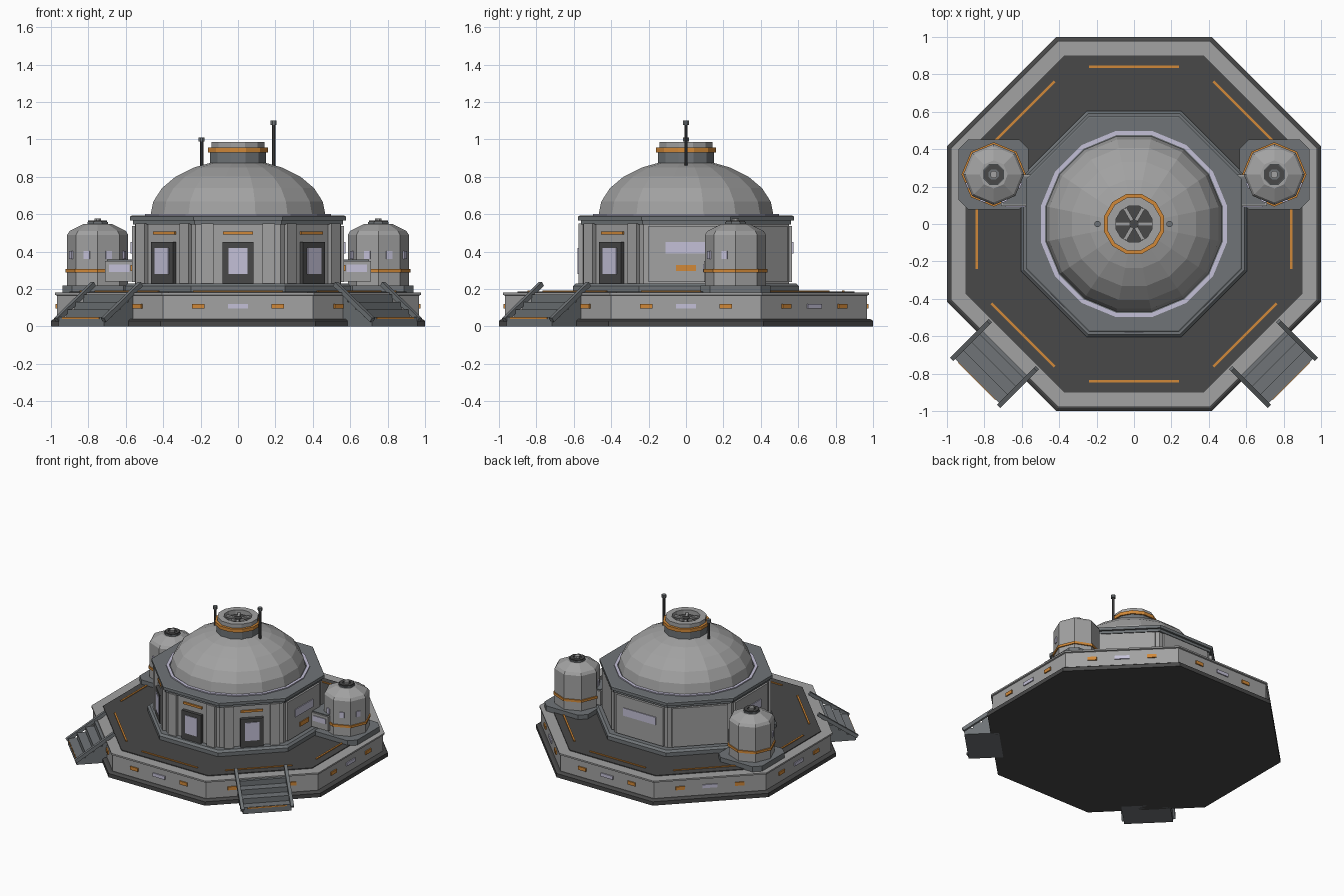
import bpy, math
from mathutils import Matrix, Vector

if "Cube" in bpy.data.objects:
    bpy.data.objects.remove(bpy.data.objects["Cube"])


def material(name, r, g, b):
    m = bpy.data.materials.new(name)
    m.diffuse_color = (r, g, b, 1)
    m.use_nodes = True
    m.node_tree.nodes["Principled BSDF"].inputs["Base Color"].default_value = m.diffuse_color
    return m


LIGHT = material("light grey", .36, .36, .36)
SLATE = material("slate grey", .16, .175, .185)
DARK = material("dark grey", .065, .065, .065)
ORANGE = material("orange", .64, .25, .04)
GLASS = material("pale lavender", .55, .53, .68)


def make(name, verts, faces, mat):
    me = bpy.data.meshes.new(name)
    me.from_pydata([tuple(v) for v in verts], [], faces)
    me.materials.append(mat)
    ob = bpy.data.objects.new(name, me)
    bpy.context.collection.objects.link(ob)
    return ob


def lathe(name, profile, n, mat, at=(0, 0), turn=.5, closed=False):
    """Spin (radius, z) points; radii are to the corners. turn=.5 puts a flat side forward."""
    verts, faces = [], []
    for r, z in profile:
        for i in range(n):
            a = -math.pi / 2 + 2 * math.pi * (i + turn) / n
            verts.append((at[0] + r * math.cos(a), at[1] + r * math.sin(a), z))
    k = len(profile)
    for j in range(k if closed else k - 1):
        p, q = j * n, ((j + 1) % k) * n
        for i in range(n):
            i2 = (i + 1) % n
            faces.append((p + i, p + i2, q + i2, q + i))
    if not closed:
        faces.append(tuple(reversed(range(n))))
        faces.append(tuple(range((k - 1) * n, k * n)))
    return make(name, verts, faces, mat)


def octagon(name, apothems, mat):
    c = math.cos(math.pi / 8)
    return lathe(name, [(a / c, z) for a, z in apothems], 8, mat)


def box(name, mat, centre, size, angle=0, origin=(0, 0), tilt=0):
    """Box in a frame turned about z: x along the wall, -y outward."""
    m = (Matrix.Translation((origin[0], origin[1], 0)) @ Matrix.Rotation(math.radians(angle), 4, 'Z')
         @ Matrix.Translation(centre) @ Matrix.Rotation(tilt, 4, 'X'))
    s = [v / 2 for v in size]
    verts = [m @ Vector((x * s[0], y * s[1], z * s[2])) for z in (-1, 1) for x, y in
             ((-1, -1), (1, -1), (1, 1), (-1, 1))]
    faces = [(3, 2, 1, 0), (4, 5, 6, 7), (0, 1, 5, 4), (1, 2, 6, 5), (2, 3, 7, 6), (3, 0, 4, 7)]
    return make(name, verts, faces, mat)


# Platform
octagon("foundation", [(1, 0), (1, .03), (.985, .04)], DARK)
octagon("platform_wall", [(.968, .04), (.968, .165), (.978, .168), (.978, .18)], LIGHT)
octagon("deck", [(.9, .175), (.9, .186)], DARK)
octagon("plinth", [(.605, .18), (.605, .215), (.59, .23)], SLATE)

# Marker lights around the platform
for k in range(8):
    a = k * 45
    box("deck_stripe", ORANGE, (0, -.84, .188), (.48, .013, .008), a)
    box("platform_window", GLASS, (0, -.97, .108), (.105, .012, .026), a)
    for s in (-1, 1):
        box("platform_lamp", ORANGE, (s * .212, -.97, .108), (.066, .014, .026), a)

# Main building
octagon("building_wall", [(.55, .22), (.55, .565)], LIGHT)
octagon("wall_top_trim", [(.562, .545), (.562, .566)], SLATE)
octagon("roof_slab", [(.577, .565), (.577, .588), (.57, .592)], SLATE)

# Three entrances on the front sides
for a in (-45, 0, 45):
    box("door_frame", DARK, (0, -.56, .34), (.165, .03, .22), a)
    box("door_glass", GLASS, (0, -.576, .35), (.104, .008, .14), a)
    box("door_lamp", ORANGE, (0, -.554, .5), (.16, .014, .016), a)
    for s in (-1, 1):
        box("pilaster", LIGHT, (s * .165, -.558, .388), (.068, .034, .325), a)

# Plain sides with raised panels and windows
for a in (90, 135, 180, 225, 270):
    box("wall_panel", LIGHT, (0, -.555, .388), (.4, .026, .3), a)
for a in (90, 180, 270):
    box("wall_window", GLASS, (0, -.57, .42), (.28 if a == 180 else .22, .008, .06), a)
    if a != 180:
        box("wall_lamp", ORANGE, (0, -.57, .312), (.105, .008, .034), a)

# Dome and the ring at its foot
c16 = math.cos(math.pi / 16)
lathe("dome_ring", [(.475 / c16, .588), (.497 / c16, .588), (.497 / c16, .6), (.475 / c16, .6)],
      16, GLASS, closed=True)
dome = [(.478 * math.cos(math.radians(t)), .59 + .3 * math.sin(math.radians(t)))
        for t in (0, 15, 30, 45, 60, 72)]
lathe("dome", dome, 16, LIGHT)

# Vent on top of the dome
lathe("vent_neck", [(.155, .84), (.155, .94)], 12, SLATE)
lathe("vent_band", [(.14, .93), (.165, .93), (.165, .956), (.14, .956)], 12, ORANGE, closed=True)
lathe("vent_rim", [(.1, .94), (.146, .94), (.146, .986), (.1, .986)], 12, LIGHT, closed=True)
lathe("vent_floor", [(.102, .935), (.102, .95)], 12, DARK)
lathe("vent_hub", [(.025, .945), (.025, .972)], 12, DARK)
for k in range(6):
    box("vent_blade", LIGHT, (0, -.058, .96), (.02, .076, .012), k * 60 + 30)

# Antennas
for x, top in ((-.195, 1.01), (.19, 1.1)):
    lathe("antenna_mast", [(.01, .82), (.01, top - .01)], 8, DARK, (x, 0))
    lathe("antenna_tip", [(.017, top - .022), (.017, top)], 8, SLATE, (x, 0))

# Side tanks
for s in (-1, 1):
    p = (s * .75, .265)
    w, b = .187, .137
    ring = [(-b, -w), (b, -w), (w, -b), (w, b), (b, w), (-b, w), (-w, b), (-w, -b)]
    make("tank_pad", [(p[0] + x, p[1] + y, z) for z in (.18, .22) for x, y in ring],
         [tuple(range(7, -1, -1)), tuple(range(8, 16))]
         + [(i, (i + 1) % 8, 8 + (i + 1) % 8, 8 + i) for i in range(8)], SLATE)
    lathe("tank_body", [(.163, .22), (.163, .49), (.15, .51), (.075, .548)], 8, LIGHT, p, 0)
    lathe("tank_band", [(.15, .288), (.172, .288), (.172, .306), (.15, .306)], 8, ORANGE, p, 0, True)
    lathe("tank_cap", [(.06, .54), (.06, .558)], 8, SLATE, p)
    lathe("tank_cap_ring", [(.03, .555), (.055, .555), (.055, .566), (.03, .566)], 8, DARK, p, .5, True)
    lathe("tank_valve", [(.02, .555), (.02, .578)], 8, LIGHT, p)
    for a in (-67.5, -22.5, 22.5, 67.5):
        box("tank_window", GLASS, (0, -.152, .382), (.034, .012, .042), a, p)
    # Link between tank and building
    box("tank_link", LIGHT, (s * .63, .18, .295), (.16, .17, .11))
    box("tank_link_roof", SLATE, (s * .63, .18, .353), (.14, .15, .008))
    box("tank_link_window", GLASS, (s * .635, .094, .31), (.11, .008, .04))

# Front stairs with sloped handrails
for a in (-45, 45):
    for k in range(4):
        h = .17 - k * .04
        d = 1.0 + k * .062
        box("stair_step", SLATE, (0, -(.94 + d) / 2, h / 2), (.345, d - .94, h), a)
    box("stair_lamp", ORANGE, (0, -1.187, .043), (.28, .006, .008), a)
    for s in (-1, 1):
        box("handrail", SLATE, (s * .178, -1.055, .13), (.024, .34, .026), a, tilt=math.atan2(.18, .26))
